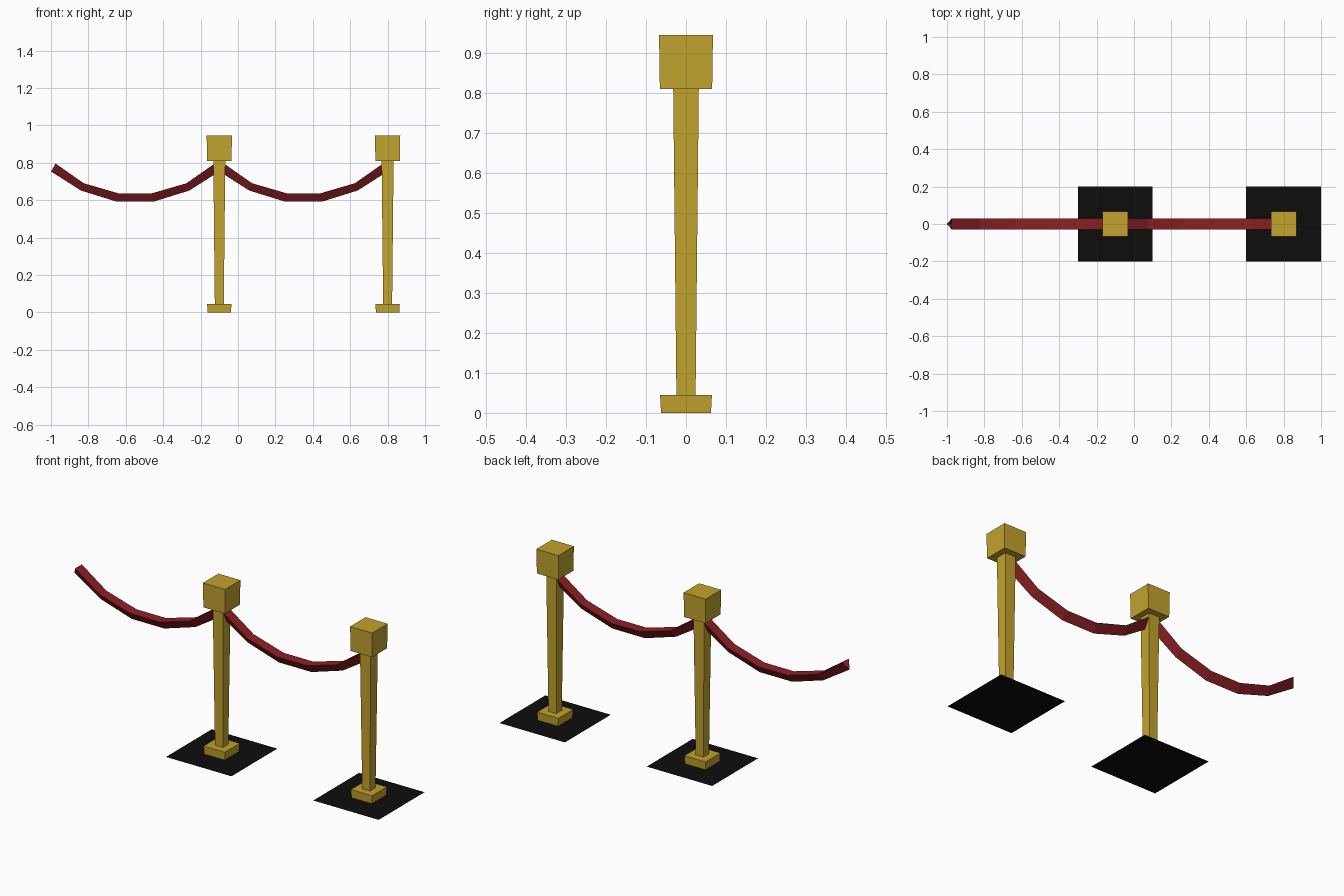
import bpy

if "Cube" in bpy.data.objects:
    bpy.data.objects.remove(bpy.data.objects["Cube"])


def material(name, rgb):
    m = bpy.data.materials.new(name)
    m.diffuse_color = (*rgb, 1)
    m.use_nodes = True
    m.node_tree.nodes["Principled BSDF"].inputs["Base Color"].default_value = m.diffuse_color
    return m


gold = material("gold", (0.54, 0.365, 0.026))
red = material("dark red", (0.27, 0.0145, 0.017))
black = material("black", (0.004, 0.004, 0.004))


def add_mesh(name, verts, faces, mat, x):
    me = bpy.data.meshes.new(name)
    me.from_pydata(verts, [], faces)
    me.materials.append(mat)
    ob = bpy.data.objects.new(name, me)
    ob.location.x = x
    bpy.context.collection.objects.link(ob)
    return ob


def square(h, z):
    return [(-h, -h, z), (h, -h, z), (h, h, z), (-h, h, z)]


def tapered_box(name, x, h0, z0, h1, z1, bottom=True):
    faces = [(i, (i + 1) % 4, (i + 1) % 4 + 4, i + 4) for i in range(4)]
    faces.append((4, 5, 6, 7))
    if bottom:
        faces.append((3, 2, 1, 0))
    add_mesh(name, square(h0, z0) + square(h1, z1), faces, gold, x)


# Half of the rope sag: (lower dx, lower z, upper dx, upper z)
SAG = [(-0.45, 0.754, -0.425, 0.796),
       (-0.29, 0.652, -0.275, 0.691),
       (-0.10, 0.593, -0.090, 0.637)]


def rope(name, x):
    # Three-sided section with its ridge pointing down, open ends
    path = SAG + [(-a, b, -c, d) for a, b, c, d in reversed(SAG)]
    verts, faces = [], []
    for lx, lz, ux, uz in path:
        verts += [(lx, 0, lz), (ux, 0.029, uz), (ux, -0.029, uz)]
    for s in range(len(path) - 1):
        for i in range(3):
            j = (i + 1) % 3
            faces.append((3 * s + j, 3 * s + i, 3 * s + 3 + i, 3 * s + 3 + j))
    ob = add_mesh(name, verts, faces, red, x)
    # Make sure faces look outward
    import bmesh
    bm = bmesh.new()
    bm.from_mesh(ob.data)
    bmesh.ops.recalc_face_normals(bm, faces=bm.faces)
    bm.to_mesh(ob.data)
    bm.free()


for side, x in (("left", -0.1), ("right", 0.8)):
    # Thin floor mat, foot, tapered pole and square head
    add_mesh(side + "_floor_mat", square(0.2, 0), [(0, 1, 2, 3)], black, x)
    tapered_box(side + "_foot", x, 0.0625, 0, 0.065, 0.045, bottom=False)
    tapered_box(side + "_pole", x, 0.024, 0.045, 0.032, 0.812, bottom=False)
    tapered_box(side + "_head", x, 0.0655, 0.811, 0.0675, 0.946)
    rope(side + "_rope", x - 0.45)
